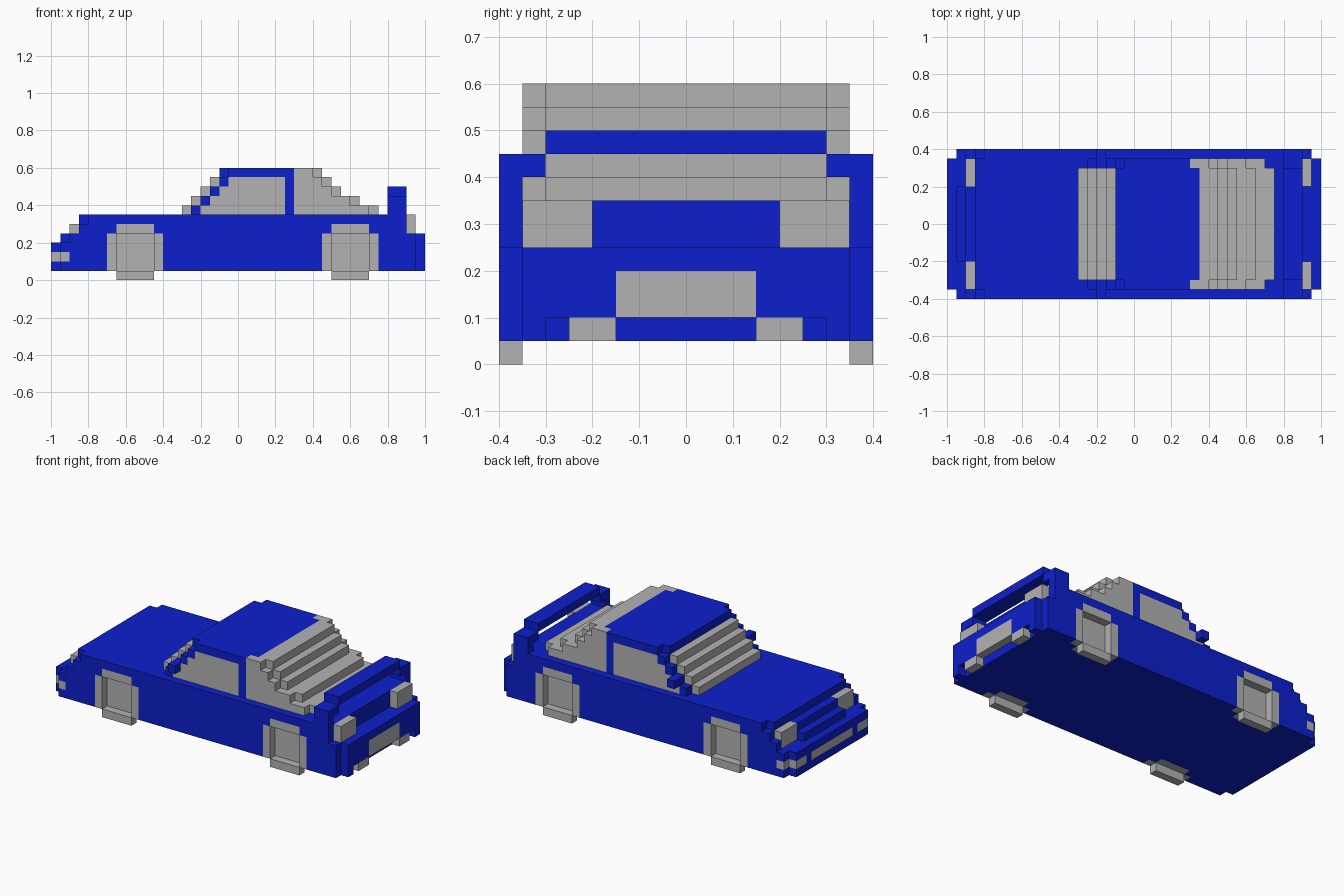
import bpy, bmesh
from mathutils import Vector

if "Cube" in bpy.data.objects:
    bpy.data.objects.remove(bpy.data.objects["Cube"])

S = 0.05          # size of one building block
cells = {}        # (i, j, k) -> part name


def box(part, x, y, z):
    """Fill a block range (grid units), mirrored across y. part=None carves."""
    for i in range(*x):
        for j in range(*y):
            for k in range(*z):
                for jj in (j, -j - 1):
                    if part:
                        cells[i, jj, k] = part
                    else:
                        cells.pop((i, jj, k), None)


# Body: lower tub with stepped nose, shoulders and tail
box("body", (-19, 19), (0, 8), (1, 4))
box("body", (-20, 20), (0, 7), (1, 4))
box("body", (-19, 20), (0, 4), (4, 5))
box("body", (-18, 20), (0, 7), (4, 5))
box("body", (-18, 19), (7, 8), (4, 5))
box("body", (-18, 18), (0, 4), (5, 6))
box("body", (-17, 18), (0, 8), (5, 6))
box("body", (-17, 18), (0, 7), (6, 7))
box("body", (-16, 18), (7, 8), (6, 7))

# Nose details
box("headlights", (-18, -17), (4, 7), (4, 6))
box("grille", (-20, -19), (0, 4), (2, 3))
box("indicators", (-20, -19), (5, 7), (2, 3))
box("indicators", (-19, -18), (7, 8), (2, 3))

# Tail details: lamps, undercut bumper, plate and exhausts
box("tail_lights", (18, 19), (4, 7), (5, 7))
box(None, (19, 20), (0, 6), (1, 2))
box("exhausts", (19, 20), (3, 5), (1, 2))
box("rear_plate", (19, 20), (0, 3), (2, 4))

# Wheels: blocky tyre ring with a sunken hub
for name, c in (("front_wheels", -11), ("rear_wheels", 12)):
    box(name, (c - 3, c + 3), (7, 8), (1, 5))
    box(name, (c - 2, c + 2), (7, 8), (0, 6))
    box(None, (c - 2, c + 2), (7, 8), (1, 5))
    box(name, (c - 2, c + 2), (6, 7), (1, 5))

# Cabin glass, stepped front and rear, with windscreen pillars
for k, end in enumerate((15, 13, 11, 10, 9)):
    z = (7 + k, 8 + k)
    box("windows", (k - 6, end), (0, 6), z)
    box("windows", (k - 5, end - 1), (6, 7), z)
    if k < 4:
        box("pillars", (k - 5, k - 4), (6, 7), z)
box("pillars", (5, 6), (6, 7), (7, 11))

# Roof
box("roof", (-2, 7), (0, 6), (11, 12))
box("roof", (-1, 6), (6, 7), (11, 12))

# Side mirrors and rear spoiler
box("mirrors", (-4, -3), (7, 8), (8, 9))
box("spoiler", (16, 18), (7, 8), (7, 9))
box("spoiler", (16, 18), (6, 7), (8, 9))
box("spoiler", (16, 18), (0, 6), (9, 10))

# Materials
blue = bpy.data.materials.new("blue paint")
blue.diffuse_color = (0.004, 0.014, 0.604, 1)
blue.use_nodes = True
blue.node_tree.nodes["Principled BSDF"].inputs["Base Color"].default_value = blue.diffuse_color
grey = bpy.data.materials.new("light grey")
grey.diffuse_color = (0.45, 0.45, 0.45, 1)
grey.use_nodes = True
grey.node_tree.nodes["Principled BSDF"].inputs["Base Color"].default_value = grey.diffuse_color
BLUE_PARTS = {"body", "pillars", "roof", "mirrors", "spoiler"}


def build(part):
    """Mesh the exposed block sides of one part and merge flat areas."""
    bm = bmesh.new()
    for cell, name in cells.items():
        if name != part:
            continue
        centre = Vector(cell) + Vector((0.5, 0.5, 0.5))
        for axis in range(3):
            for sign in (-1, 1):
                n = Vector((0, 0, 0))
                n[axis] = sign
                if tuple(int(c + d) for c, d in zip(cell, n)) in cells:
                    continue
                u = Vector((0, 0, 0))
                u[(axis + 1) % 3] = 0.5
                v = n.cross(u)
                m = centre + n * 0.5
                bm.faces.new([bm.verts.new((m + a * u + b * v) * S)
                              for a, b in ((-1, -1), (1, -1), (1, 1), (-1, 1))])
    bmesh.ops.remove_doubles(bm, verts=bm.verts, dist=0.001)
    bmesh.ops.dissolve_limit(bm, angle_limit=0.01, verts=bm.verts, edges=bm.edges)
    mesh = bpy.data.meshes.new(part)
    bm.to_mesh(mesh)
    bm.free()
    mesh.materials.append(blue if part in BLUE_PARTS else grey)
    bpy.context.collection.objects.link(bpy.data.objects.new(part, mesh))


for part in sorted(set(cells.values())):
    build(part)
